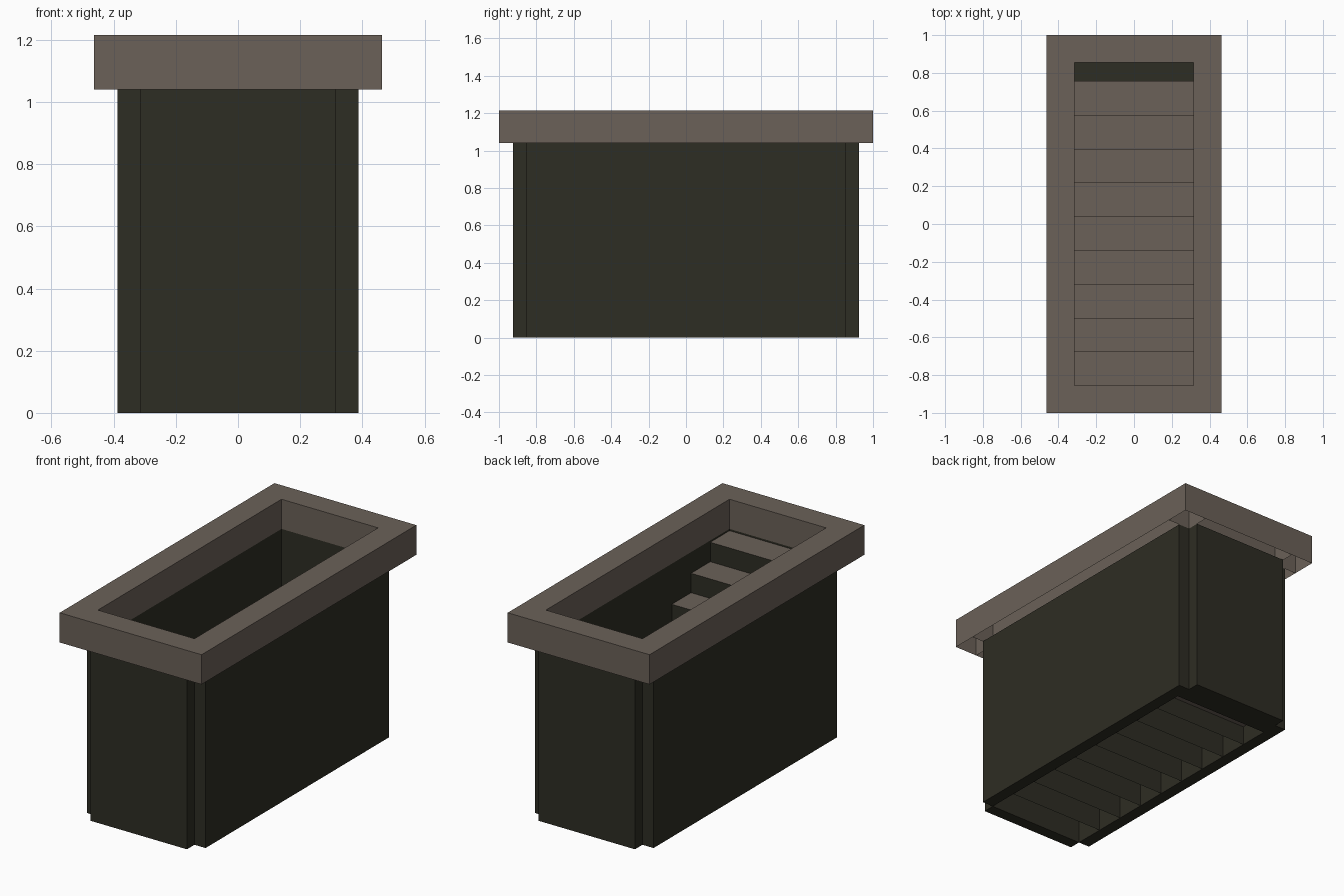
import bpy, bmesh

if "Cube" in bpy.data.objects:
    bpy.data.objects.remove(bpy.data.objects["Cube"])

IX, IY = 0.315, 0.855      # inner opening half sizes
WX, WY = 0.387, 0.925      # outer faces of the walls
RX, RY = 0.4625, 1.0       # outer faces of the rim
WALL_TOP, RIM_TOP = 1.04, 1.215
STEPS, RUN, RISE = 9, 0.179, 0.1144


def material(name, color):
    m = bpy.data.materials.new(name)
    m.diffuse_color = (*color, 1)
    m.use_nodes = True
    m.node_tree.nodes["Principled BSDF"].inputs["Base Color"].default_value = m.diffuse_color
    return m


stone = material("warm grey stone", (0.147, 0.120, 0.098))
dark = material("dark olive", (0.027, 0.026, 0.017))


def finish(name, bm, *mats):
    me = bpy.data.meshes.new(name)
    bm.to_mesh(me)
    bm.free()
    for m in mats:
        me.materials.append(m)
    ob = bpy.data.objects.new(name, me)
    bpy.context.collection.objects.link(ob)
    return ob


def quad(bm, pts, mat=0):
    f = bm.faces.new([bm.verts.new(p) for p in pts])
    f.material_index = mat


def box(name, x0, x1, y0, y1, z0, z1, mat):
    bm = bmesh.new()
    bmesh.ops.create_cube(bm, size=1)
    for v in bm.verts:
        v.co = (x1 if v.co.x > 0 else x0, y1 if v.co.y > 0 else y0,
                z1 if v.co.z > 0 else z0)
    return finish(name, bm, mat)


# Four walls that leave square notches at the outer corners
box("right_wall", IX, WX, -IY, IY, 0, WALL_TOP, dark)
box("left_wall", -WX, -IX, -IY, IY, 0, WALL_TOP, dark)
box("front_wall", -IX, IX, -WY, -IY, 0, WALL_TOP, dark)
box("back_wall", -IX, IX, IY, WY, 0, WALL_TOP, dark)

# Bottom landing
box("landing", -IX, IX, -IY + STEPS * RUN, IY, 0, 0.005, dark)

# Staircase: treads with risers that reach the ground, open underneath
bm = bmesh.new()
for i in range(STEPS):
    y0 = -IY + i * RUN
    y1 = y0 + RUN
    z = (STEPS - i) * RISE
    quad(bm, [(-IX, y0, z), (IX, y0, z), (IX, y1, z), (-IX, y1, z)], 0)
    quad(bm, [(IX, y1, 0), (-IX, y1, 0), (-IX, y1, z), (IX, y1, z)], 1)
finish("staircase", bm, stone, dark)

# Rim: ring of eight cells, closed on top and open underneath
bm = bmesh.new()
xs, ys = (-RX, -IX, IX, RX), (-RY, -IY, IY, RY)
for i in range(3):
    for j in range(3):
        if i == 1 and j == 1:
            continue
        c = [(xs[i], ys[j]), (xs[i + 1], ys[j]),
             (xs[i + 1], ys[j + 1]), (xs[i], ys[j + 1])]
        quad(bm, [(*p, RIM_TOP) for p in c])
        for k, (di, dj) in enumerate(((0, -1), (1, 0), (0, 1), (-1, 0))):
            a, b = c[k], c[(k + 1) % 4]
            n = (i + di, j + dj)
            shared = n != (1, 1) and 0 <= n[0] <= 2 and 0 <= n[1] <= 2
            if shared and n < (i, j):      # divider already built
                continue
            quad(bm, [(*a, WALL_TOP), (*b, WALL_TOP), (*b, RIM_TOP), (*a, RIM_TOP)])
bmesh.ops.remove_doubles(bm, verts=bm.verts, dist=1e-5)
finish("rim", bm, stone)
